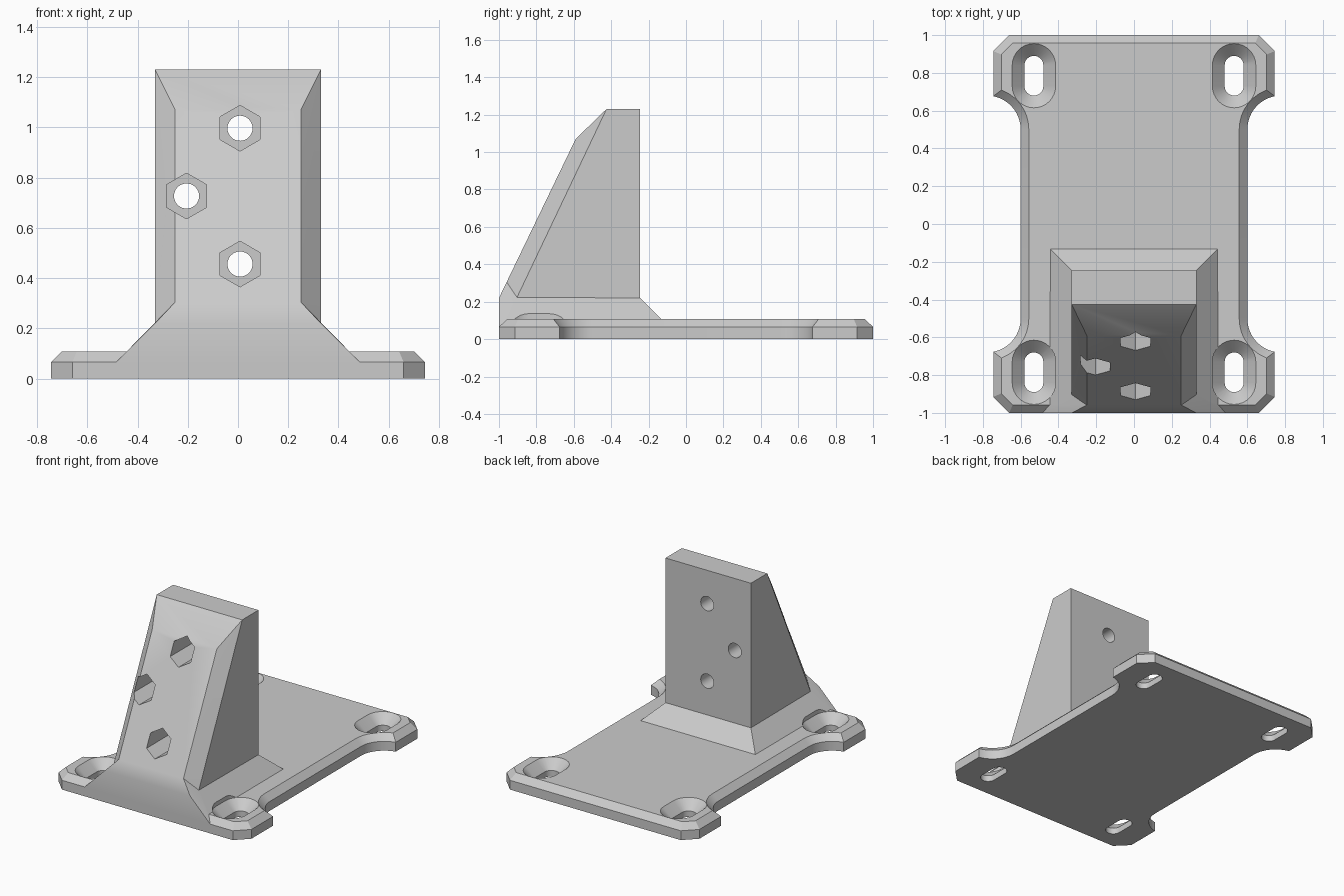
import bpy, bmesh
from math import sin, cos, pi, acos, radians

cube = bpy.data.objects.get("Cube")
if cube:
    bpy.data.objects.remove(cube, do_unlink=True)

grey = bpy.data.materials.new("plain_grey")
grey.use_nodes = True
colour = (0.6, 0.6, 0.6, 1)
grey.diffuse_color = colour
grey.node_tree.nodes["Principled BSDF"].inputs["Base Color"].default_value = colour


def finish(name, bm):
    bmesh.ops.recalc_face_normals(bm, faces=bm.faces)
    mesh = bpy.data.meshes.new(name)
    bm.to_mesh(mesh)
    bm.free()
    mesh.materials.append(grey)
    obj = bpy.data.objects.new(name, mesh)
    bpy.context.collection.objects.link(obj)
    return obj


def loft(name, loops):
    """Solid skinned through a stack of matching point loops."""
    bm = bmesh.new()
    rings = [[bm.verts.new(p) for p in loop] for loop in loops]
    for a, b in zip(rings, rings[1:]):
        for i in range(len(a)):
            bm.faces.new((a[i - 1], a[i], b[i], b[i - 1]))
    bm.faces.new(rings[0])
    bm.faces.new(rings[-1])
    return finish(name, bm)


def mirrored_hull(name, points):
    """Convex solid from right-half points mirrored across x."""
    bm = bmesh.new()
    for x, y, z in points:
        for s in (-1, 1):
            bm.verts.new((s * x, y, z))
    bmesh.ops.convex_hull(bm, input=bm.verts)
    bmesh.ops.dissolve_limit(bm, angle_limit=radians(1.5),
                             verts=bm.verts, edges=bm.edges)
    return finish(name, bm)


def combine(target, other, operation):
    mod = target.modifiers.new("combine", 'BOOLEAN')
    mod.object = other
    mod.operation = operation
    mod.solver = 'EXACT'
    bpy.context.view_layer.objects.active = target
    bpy.ops.object.modifier_apply(modifier=mod.name)
    bpy.data.objects.remove(other, do_unlink=True)


# Base plate: chamfered corners, scooped waist, bevelled top edge
def plate_loop(inset, z):
    w, l, c = 0.745 - inset, 1 - inset, 0.085 - 0.586 * inset
    cx, cy, r = 0.78, -0.5, 0.18 + inset
    quarter = [(w - c, -l), (w, c - l)]
    start = acos((w - cx) / r)
    for i in range(15):
        a = -(start + (pi - start) * i / 14)
        quarter.append((cx + r * cos(a), cy + r * sin(a)))
    side = quarter + [(x, -y) for x, y in reversed(quarter)]
    return [(x, y, z) for x, y in side + [(-x, -y) for x, y in side]]


bracket = loft("mounting_bracket", [plate_loop(0, 0), plate_loop(0, 0.065),
                                    plate_loop(0.043, 0.107)])

# Flared foot under the upright
foot = mirrored_hull("flared_foot", [
    (0.52, -1, 0.03), (0.52, -0.055, 0.03),
    (0.33, -1, 0.22), (0.33, -0.245, 0.22), (0.25, -0.959, 0.305)])

# Upright block with sloping front and bevelled front edges
upright = mirrored_hull("upright", [
    (0.33, -0.905, 0.1), (0.33, -0.245, 0.1), (0.33, -0.905, 0.22),
    (0.25, -0.959, 0.305), (0.25, -0.59, 1.07),
    (0.33, -0.425, 1.23), (0.33, -0.245, 1.23)])

combine(bracket, foot, 'UNION')
combine(bracket, upright, 'UNION')


# Countersunk slots in the four corners
def slot_loop(cx, cy, r, z):
    pts = []
    for half in (0, 1):
        shift = 0.055 * (1 - 2 * half)
        for i in range(17):
            a = pi * half + pi * i / 16
            pts.append((cx + r * cos(a), cy + shift + r * sin(a), z))
    return pts


for cx in (-0.53, 0.53):
    for cy in (-0.785, 0.785):
        profile = [(0.05, -0.1), (0.05, 0.042), (0.115, 0.107), (0.115, 0.3)]
        slot = loft("slot_cutter", [slot_loop(cx, cy, r, z) for r, z in profile])
        combine(bracket, slot, 'DIFFERENCE')


# Bolt holes through the upright with hexagonal nut pockets in front
def bar(name, cx, cz, r, sides, y0, y1):
    return loft(name, [[(cx + r * sin(2 * pi * i / sides), y,
                         cz + r * cos(2 * pi * i / sides))
                        for i in range(sides)] for y in (y0, y1)])


for cx, cz in ((0.008, 0.997), (-0.205, 0.727), (0.008, 0.456)):
    combine(bracket, bar("hole_cutter", cx, cz, 0.05, 32, -1.2, 0), 'DIFFERENCE')
    combine(bracket, bar("pocket_cutter", cx, cz, 0.091, 6, -1.2, -0.4), 'DIFFERENCE')

# Clean up and shade
bm = bmesh.new()
bm.from_mesh(bracket.data)
bmesh.ops.remove_doubles(bm, verts=bm.verts, dist=0.0005)
bm.to_mesh(bracket.data)
bm.free()
bpy.ops.object.select_all(action='DESELECT')
bracket.select_set(True)
bpy.context.view_layer.objects.active = bracket
bpy.ops.object.shade_smooth_by_angle(angle=radians(30))
